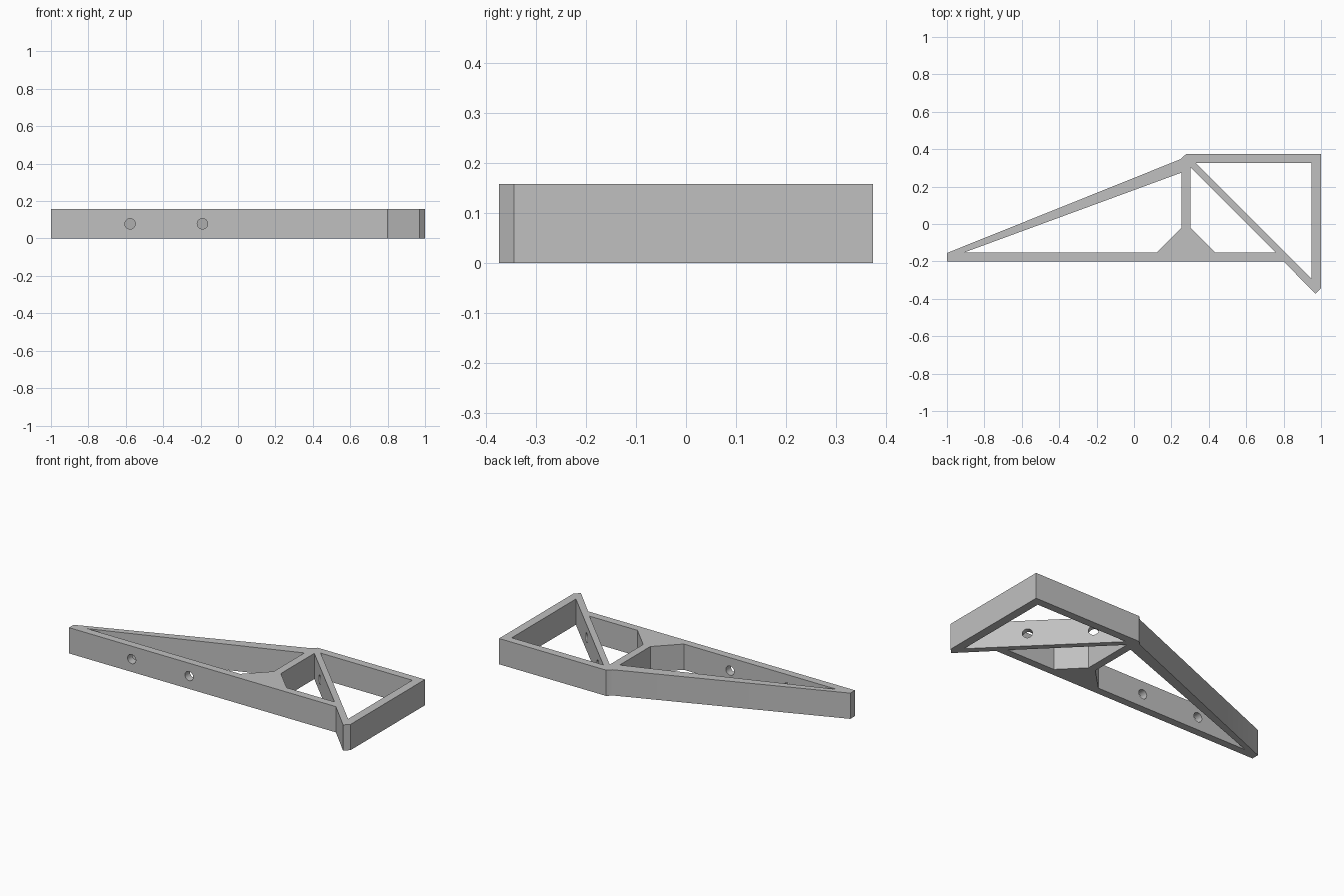
import bpy
import bmesh
from math import radians
from mathutils import Vector

cube = bpy.data.objects.get("Cube")
if cube:
    bpy.data.objects.remove(cube, do_unlink=True)

HEIGHT = 0.157
MID = HEIGHT / 2

grey = bpy.data.materials.new("plain grey")
grey.use_nodes = True
grey.diffuse_color = (0.53, 0.53, 0.53, 1)
grey.node_tree.nodes["Principled BSDF"].inputs["Base Color"].default_value = grey.diffuse_color


def prism(name, outline, low, high):
    """Extrude a flat outline upward into a closed solid."""
    bm = bmesh.new()
    face = bm.faces.new([bm.verts.new((x, y, low)) for x, y in outline])
    top = bmesh.ops.extrude_face_region(bm, geom=[face])["geom"]
    bmesh.ops.translate(bm, vec=(0, 0, high - low),
                        verts=[v for v in top if isinstance(v, bmesh.types.BMVert)])
    bmesh.ops.recalc_face_normals(bm, faces=bm.faces)
    mesh = bpy.data.meshes.new(name)
    bm.to_mesh(mesh)
    bm.free()
    mesh.materials.append(grey)
    obj = bpy.data.objects.new(name, mesh)
    bpy.context.collection.objects.link(obj)
    return obj


def drill(name, x, y, direction):
    """Cylinder cutter lying level along the given direction."""
    turn = Vector(direction).to_track_quat('Z', 'Y').to_euler()
    bpy.ops.mesh.primitive_cylinder_add(vertices=32, radius=0.028, depth=0.12,
                                        location=(x, y, MID), rotation=turn)
    obj = bpy.context.object
    obj.name = name
    obj.data.materials.append(grey)
    return obj


# Outer body of the frame
frame = prism("truss_frame", [
    (-1, -0.2), (0.8, -0.2), (0.97, -0.373), (1, -0.343),
    (1, 0.373), (0.277, 0.373), (0.25, 0.347), (-1, -0.155)], 0, HEIGHT)

# Openings that leave the bars and the gusset at the foot of the post
openings = {
    "long_opening": [(-0.91, -0.153), (0.122, -0.153), (0.255, -0.02), (0.255, 0.275)],
    "middle_opening": [(0.303, -0.02), (0.435, -0.153), (0.758, -0.153), (0.303, 0.302)],
    "end_opening": [(0.33, 0.325), (0.948, 0.325), (0.948, -0.293)],
}
cutters = [prism(name, pts, -0.1, HEIGHT + 0.1) for name, pts in openings.items()]

# Screw holes through the long bar and the diagonal brace
cutters += [drill("bar_hole", x, -0.177, (0, 1, 0)) for x in (-0.577, -0.19)]
cutters += [drill("brace_hole", x, 0.63 - x, (1, 1, 0)) for x in (0.441, 0.693)]

bpy.ops.object.select_all(action='DESELECT')
bpy.context.view_layer.objects.active = frame
frame.select_set(True)
for cutter in cutters:
    cutter.hide_render = True
    mod = frame.modifiers.new(cutter.name, 'BOOLEAN')
    mod.operation = 'DIFFERENCE'
    mod.solver = 'EXACT'
    mod.object = cutter
    bpy.ops.object.modifier_apply(modifier=mod.name)
    bpy.data.objects.remove(cutter, do_unlink=True)

bpy.ops.object.shade_smooth_by_angle(angle=radians(25))
